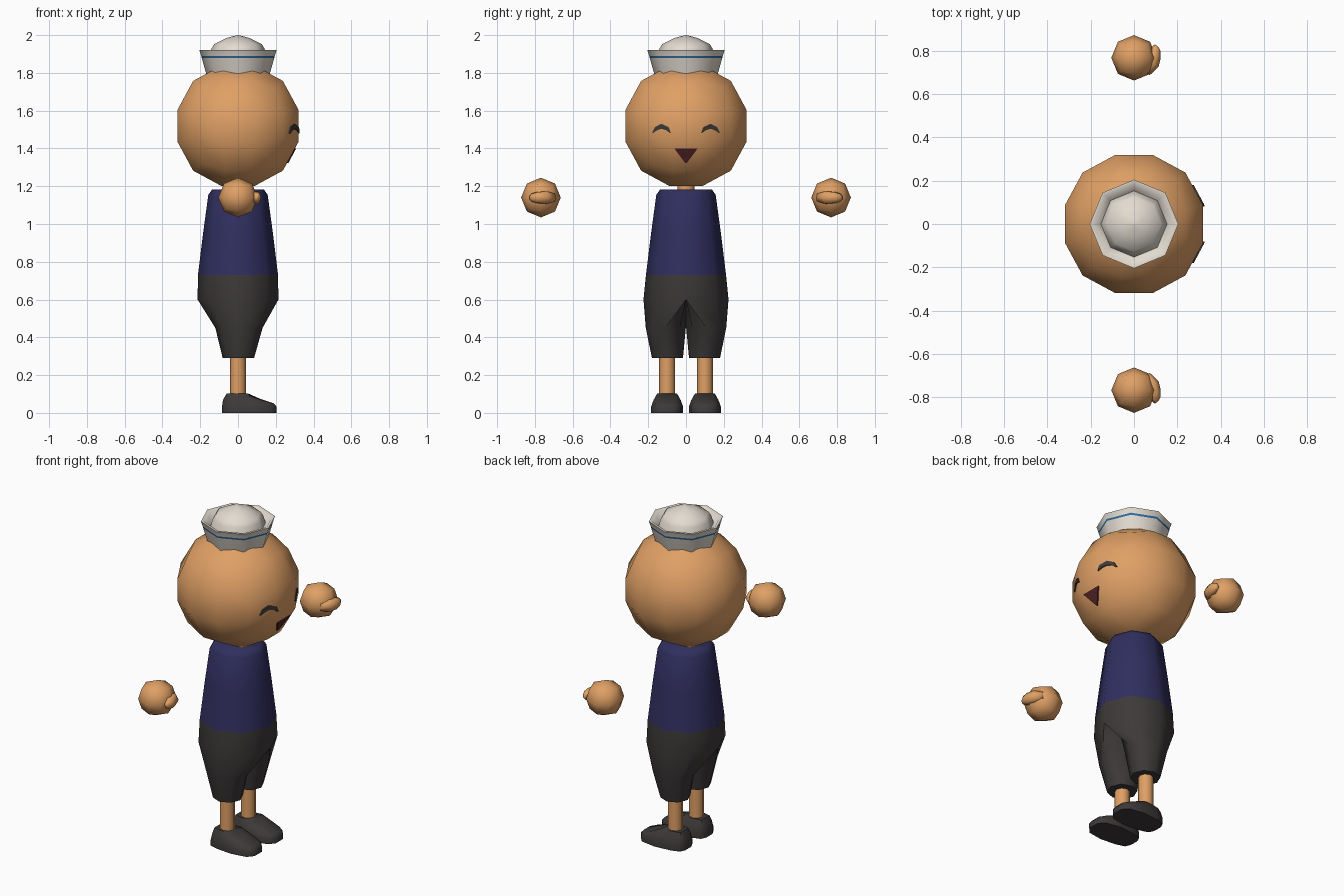
import bpy, bmesh, math
from mathutils import Vector
from mathutils.bvhtree import BVHTree

if "Cube" in bpy.data.objects:
    bpy.data.objects.remove(bpy.data.objects["Cube"])


def material(name, rgb):
    m = bpy.data.materials.new(name)
    m.diffuse_color = (*rgb, 1)
    m.use_nodes = True
    m.node_tree.nodes["Principled BSDF"].inputs["Base Color"].default_value = m.diffuse_color
    return m


SKIN = material("tan_skin", (0.74, 0.35, 0.13))
NAVY = material("navy_cloth", (0.03, 0.028, 0.115))
DARK = material("charcoal", (0.046, 0.041, 0.04))
WHITE = material("off_white", (0.76, 0.71, 0.63))
BLUE = material("blue_band", (0.03, 0.15, 0.37))
RED = material("dark_red", (0.095, 0.02, 0.023))


def finish(bm, name, mats, angle=60):
    bmesh.ops.recalc_face_normals(bm, faces=bm.faces)
    me = bpy.data.meshes.new(name)
    bm.to_mesh(me)
    bm.free()
    for m in mats:
        me.materials.append(m)
    ob = bpy.data.objects.new(name, me)
    bpy.context.collection.objects.link(ob)
    bpy.ops.object.select_all(action='DESELECT')
    ob.select_set(True)
    bpy.context.view_layer.objects.active = ob
    bpy.ops.object.shade_smooth_by_angle(angle=math.radians(angle))
    return ob


def loft(bm, rings, bottom=True, top=True):
    """Skin a stack of equal-length point rings; returns the face bands."""
    loops = [[bm.verts.new(p) for p in r] for r in rings]
    n = len(loops[0])
    bands = [[bm.faces.new((a[i], a[(i + 1) % n], b[(i + 1) % n], b[i]))
              for i in range(n)] for a, b in zip(loops, loops[1:])]
    if bottom:
        bm.faces.new(loops[0][::-1])
    if top:
        bm.faces.new(loops[-1])
    return bands


def ring(rx, ry, z, cx=0, cy=0, n=8):
    return [(cx + rx * math.cos(2 * math.pi * i / n),
             cy + ry * math.sin(2 * math.pi * i / n), z) for i in range(n)]


def ball(bm, radius, cuts, center):
    """Rounded cube with evenly spaced angles."""
    verts = bmesh.ops.create_cube(bm, size=2)["verts"]
    edges = list({e for v in verts for e in v.link_edges})
    bmesh.ops.subdivide_edges(bm, edges=edges, cuts=cuts, use_grid_fill=True)
    for v in bm.verts:
        d = Vector([math.tan(c * math.pi / 4) for c in v.co])
        v.co = d.normalized() * radius + Vector(center)


# Head
bm = bmesh.new()
ball(bm, 0.342, 2, (0, 0, 1.52))
bmesh.ops.recalc_face_normals(bm, faces=bm.faces)
head_tree = BVHTree.FromBMesh(bm)
finish(bm, "head", [SKIN], 80)


# Face plates laid on the head, pointing to +x
def face_plate(name, outline, mat):
    bm = bmesh.new()
    layers = []
    for lift in (-0.001, 0.007):
        pts = []
        for y, z in outline:
            hit = head_tree.ray_cast(Vector((2, y, z)), Vector((-1, 0, 0)))[0]
            pts.append((hit.x + lift, y, z))
        layers.append([bm.verts.new(p) for p in pts])
    n = len(outline)
    a, b = layers
    for i in range(n):
        bm.faces.new((a[i], a[(i + 1) % n], b[(i + 1) % n], b[i]))
    # strips between the upper and lower edge of the outline
    for i in range(n // 2):
        j, k = n - 1 - i, n - 2 - i
        for lay in layers:
            corners = list(dict.fromkeys((lay[i], lay[i + 1], lay[k], lay[j])))
            if len(corners) > 2:
                bm.faces.new(corners)
    finish(bm, name, [mat], 30)


eye = [(0.08, 1.482), (0.092, 1.513), (0.13, 1.53), (0.165, 1.513), (0.18, 1.482),
       (0.153, 1.496), (0.13, 1.504), (0.105, 1.496)]
eye = eye[:5] + [(0.178, 1.48)] + eye[5:] + [(0.082, 1.48)]
for side, s in (("left", -1), ("right", 1)):
    face_plate(side + "_eye", [(s * y, z) for y, z in eye], DARK)
face_plate("mouth", [(-0.062, 1.4), (0.062, 1.4), (0.004, 1.322), (-0.004, 1.322)], RED)

# Hat: flared cuff, folded rim, dome and a thin band
bm = bmesh.new()
profile = [(0.168, 1.795), (0.192, 1.879), (0.195, 1.89), (0.2, 1.907), (0.205, 1.921),
           (0.19, 1.921), (0.153, 1.885), (0.14, 1.93), (0.125, 1.953), (0.06, 1.985),
           (0.003, 2.0)]
bands = loft(bm, [ring(r, r, z) for r, z in profile])
for f in bands[1]:
    f.material_index = 1
finish(bm, "hat", [WHITE, BLUE], 50)

# Neck
bm = bmesh.new()
loft(bm, [ring(0.045, 0.045, 1.15), ring(0.045, 0.045, 1.24)])
finish(bm, "neck", [SKIN])

# Shirt
bm = bmesh.new()
loft(bm, [ring(r, r, z) for r, z in
          ((0.212, 0.73), (0.185, 0.95), (0.157, 1.155), (0.137, 1.183))])
finish(bm, "shirt", [NAVY])

# Shorts: two half-waist lofts that turn into leg tubes
bm = bmesh.new()


def half_waist(rx, ry, z):
    outer = [(rx * math.cos(a), ry * math.sin(a), z)
             for a in [math.pi * i / 4 for i in range(5)]]
    return outer + [(x * rx, 0, z) for x in (-0.5, 0, 0.5)]


for s in (1, -1):
    rings = [half_waist(0.212, 0.212, 0.73), half_waist(0.214, 0.225, 0.6),
             ring(0.125, 0.106, 0.45, 0.005, 0.107),
             ring(0.083, 0.082, 0.29, 0.002, 0.098)]
    loft(bm, [[(x, s * y, z) for x, y, z in r] for r in rings], bottom=False)
# remove the hidden centre wall, then weld the halves
inner = [f for f in bm.faces if all(abs(v.co.y) < 1e-5 for v in f.verts)]
bmesh.ops.delete(bm, geom=inner, context='FACES')
bmesh.ops.remove_doubles(bm, verts=bm.verts, dist=1e-4)
finish(bm, "shorts", [DARK])

# Legs, shoes and hands, repeated on both sides
toe_plan = [(0.205, 0.035), (0.175, 0.07), (0.08, 0.085), (-0.02, 0.075), (-0.07, 0.06),
            (-0.085, 0.028)]
toe_plan += [(x, -y) for x, y in reversed(toe_plan)]
for side, s in (("left", -1), ("right", 1)):
    bm = bmesh.new()
    loft(bm, [ring(0.042, 0.042, z, 0, s * 0.1) for z in (0.07, 0.33)])
    finish(bm, side + "_leg", [SKIN])

    bm = bmesh.new()
    rings = [[(x, s * 0.1 + y, 0) for x, y in toe_plan],
             [(x, s * 0.1 + y, 0.032) for x, y in toe_plan],
             [(x * 0.93, s * 0.1 + y * 0.85, 0.07 - max(0, x - 0.06) * 0.14)
              for x, y in toe_plan],
             [(max(-0.06, min(x, 0.055)), s * 0.1 + y * 0.62,
               0.102 if x < 0.1 else 0.095) for x, y in toe_plan]]
    loft(bm, rings)
    finish(bm, side + "_shoe", [DARK], 50)

    bm = bmesh.new()
    ball(bm, 0.105, 1, (0, s * 0.768, 1.14))
    finish(bm, side + "_hand", [SKIN], 80)

    # Thumb: short tapered tube curling outward across the front of the hand
    bm = bmesh.new()
    path = [(0.055, 0.70, 0.024), (0.085, 0.745, 0.038), (0.098, 0.785, 0.034),
            (0.105, 0.812, 0.024), (0.104, 0.825, 0.01)]
    loft(bm, [[(cx + r * 0.75 * math.cos(a), s * (cy - r * 0.5 * math.cos(a)),
                1.14 + r * math.sin(a))
               for a in [math.pi * i / 3 for i in range(6)]] for cx, cy, r in path])
    finish(bm, side + "_thumb", [SKIN], 80)
